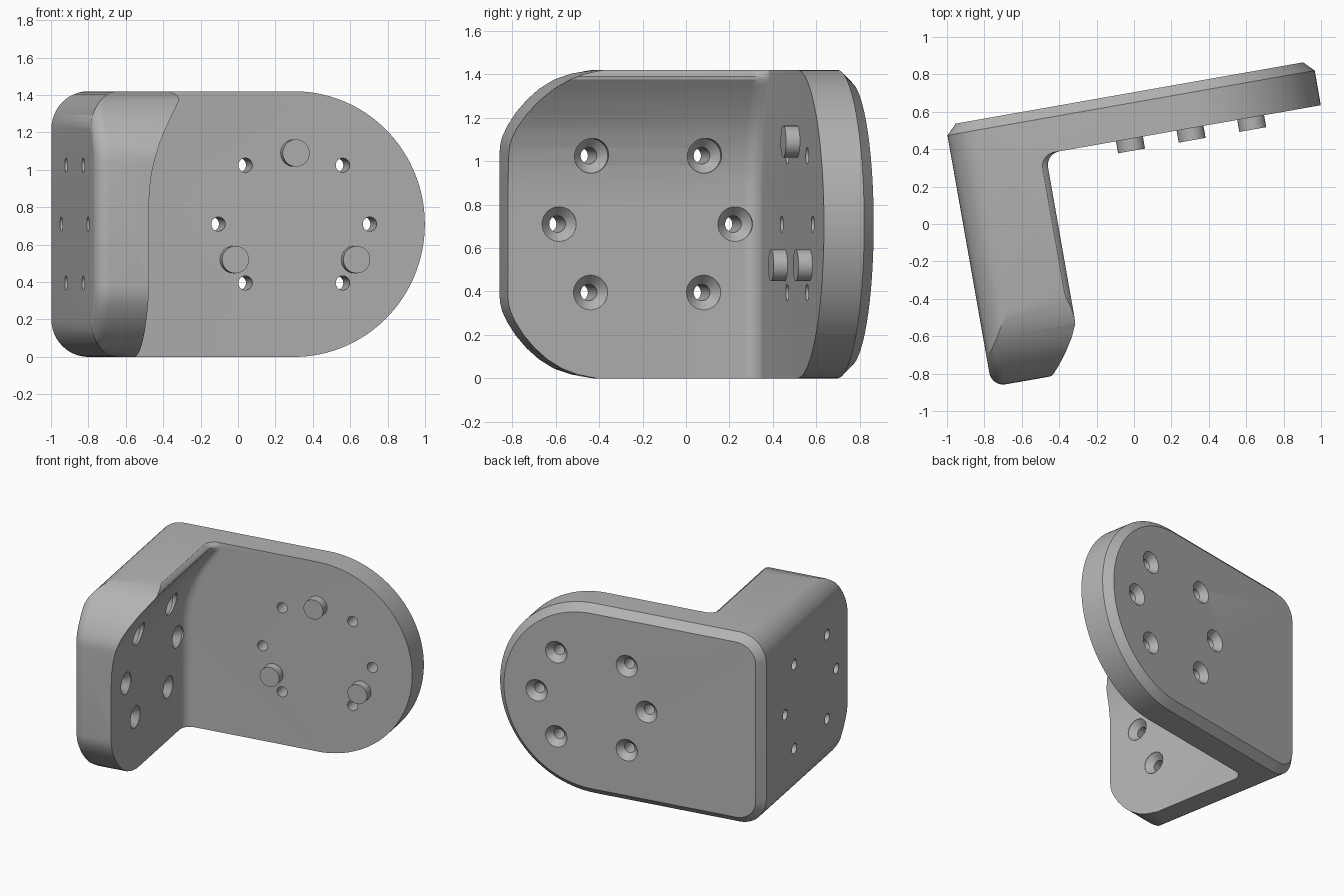
import bpy, bmesh, math
from mathutils import Matrix

cube = bpy.data.objects.get("Cube")
if cube:
    bpy.data.objects.remove(cube, do_unlink=True)

R = 0.71                        # half height and radius of the round plate end
CU = 0.384                      # centre of the round end
OUT, BACK, FACE, TIP = -0.9, 0.694, 0.452, -0.725
TURN = Matrix.Rotation(math.radians(10), 4, 'Z')

grey = bpy.data.materials.new("light_grey")
grey.use_nodes = True
grey.diffuse_color = (0.45, 0.45, 0.45, 1)
grey.node_tree.nodes["Principled BSDF"].inputs["Base Color"].default_value = (0.45, 0.45, 0.45, 1)


def make(name, lofts):
    """Build closed solids, each from a list of matching rings of points."""
    bm = bmesh.new()
    for rings in lofts:
        rows = [[bm.verts.new(p) for p in ring] for ring in rings]
        n = len(rows[0])
        for a, b in zip(rows, rows[1:]):
            for i in range(n):
                j = (i + 1) % n
                bm.faces.new((a[i], a[j], b[j], b[i]))
        bm.faces.new(rows[0])
        bm.faces.new(rows[-1])
    bmesh.ops.recalc_face_normals(bm, faces=bm.faces[:])
    bmesh.ops.transform(bm, matrix=TURN, verts=bm.verts[:])
    mesh = bpy.data.meshes.new(name)
    bm.to_mesh(mesh)
    bm.free()
    mesh.materials.append(grey)
    ob = bpy.data.objects.new(name, mesh)
    bpy.context.collection.objects.link(ob)
    return ob


def activate(ob):
    bpy.ops.object.select_all(action='DESELECT')
    ob.select_set(True)
    bpy.context.view_layer.objects.active = ob


def cut(ob, cutter, operation):
    mod = ob.modifiers.new("cut", 'BOOLEAN')
    mod.operation, mod.solver, mod.object = operation, 'EXACT', cutter
    activate(ob)
    bpy.ops.object.modifier_apply(modifier=mod.name)
    bpy.data.objects.remove(cutter, do_unlink=True)


def arc(cu, cz, r, a0, a1, n):
    angles = [math.radians(a0 + (a1 - a0) * i / n) for i in range(n + 1)]
    return [(cu + r * math.cos(a), cz + r * math.sin(a)) for a in angles]


def outline(v, d):
    """Plate outline: one round end, two rounded corners, inset by d."""
    c = 0.2
    pts = arc(CU, R, R - d, -90, 90, 64)
    pts += arc(OUT + c, 2 * R - c, c - d, 90, 180, 12)
    pts += arc(OUT + c, c, c - d, 180, 270, 12)
    return [(u, v, z) for u, z in pts]


# Solid block with a chamfered back edge
bracket = make("angle_bracket", [[outline(TIP - 0.1, 0), outline(0.64, 0), outline(BACK, 0.054)]])

# Inner pocket: the leg's inner wall thickens towards the top, with a filleted corner
wall = [(-0.612, -0.2), (-0.612, 0.4), (-0.612, 0.8), (-0.608, 0.89), (-0.597, 0.98),
        (-0.578, 1.06), (-0.55, 1.14), (-0.514, 1.21), (-0.468, 1.285), (-0.421, 1.35),
        (-0.402, 1.375), (-0.4, 1.39), (-0.408, 1.405), (-0.43, 1.42), (-0.47, 1.44)]


def pocket(v, du):
    pts = [(u + du, z) for u, z in wall] + [(2, 1.6), (2, -0.2)]
    return [(u, v, z) for u, z in pts]


f = 0.075
rings = [pocket(-1.5, 0)]
for i in range(9):
    a = math.radians(90 * i / 8)
    rings.append(pocket(FACE - f + f * math.sin(a), f * (1 - math.cos(a))))
cut(bracket, make("pocket_cutter", [rings]), 'DIFFERENCE')

# Leg end: curved corners above and below, rounded outer front edge
half = [(-0.15, 1.45), (-0.33, 1.416), (-0.40, 1.402), (-0.47, 1.376), (-0.54, 1.333),
        (-0.60, 1.28), (-0.65, 1.222), (-0.69, 1.16), (-0.712, 1.113), (-0.722, 1.075), (TIP, 1.04)]
side = [(1, 1.6), (0.0, 1.6)] + half
side += [(v, 2 * R - z) for v, z in reversed(side)]


def leg_ring(u, d):
    return [(u, v + (d if v < -0.1 else 0), z) for v, z in side]


e = 0.075
rings = [leg_ring(-1.3, e)]
for i in range(9):
    a = math.radians(90 * i / 8)
    rings.append(leg_ring(OUT + e * (1 - math.cos(a)), e * (1 - math.sin(a))))
rings.append(leg_ring(2, 0))
cut(bracket, make("leg_end_cutter", [rings]), 'INTERSECT')


def turned(profile, place, n=32):
    """Revolve (distance, radius) pairs; place maps to plate or leg space."""
    return [[place(d, r * math.cos(2 * math.pi * i / n), r * math.sin(2 * math.pi * i / n))
             for i in range(n)] for d, r in profile]


# Six countersunk screw holes in the plate and in the leg
holes = []
for angle in (0, 50, 130, 180, 230, 310):
    h = 0.411 * math.cos(math.radians(angle))
    z = R + 0.411 * math.sin(math.radians(angle))
    holes.append(turned([(0.3, 0.038), (BACK - 0.045, 0.038), (BACK, 0.08), (0.85, 0.08)],
                        lambda d, p, q: (CU + h + p, d, z + q)))
    holes.append(turned([(-1.1, 0.038), (-0.66, 0.038), (-0.615, 0.08), (-0.34, 0.08)],
                        lambda d, p, q: (d, -0.074 + h + p, z + q)))
cut(bracket, make("hole_cutter", holes), 'DIFFERENCE')

# Three locating pegs on the plate's front face
pegs = []
for angle in (90, 210, 330):
    pu = CU + 0.38 * math.cos(math.radians(angle))
    pz = R + 0.38 * math.sin(math.radians(angle))
    pegs.append(turned([(0.387, 0.073), (FACE + 0.01, 0.073)],
                       lambda d, p, q: (pu + p, d, pz + q)))
peg_ob = make("locating_pegs", pegs)

for ob in (bracket, peg_ob):
    activate(ob)
    bpy.ops.object.shade_smooth_by_angle(angle=math.radians(28))
